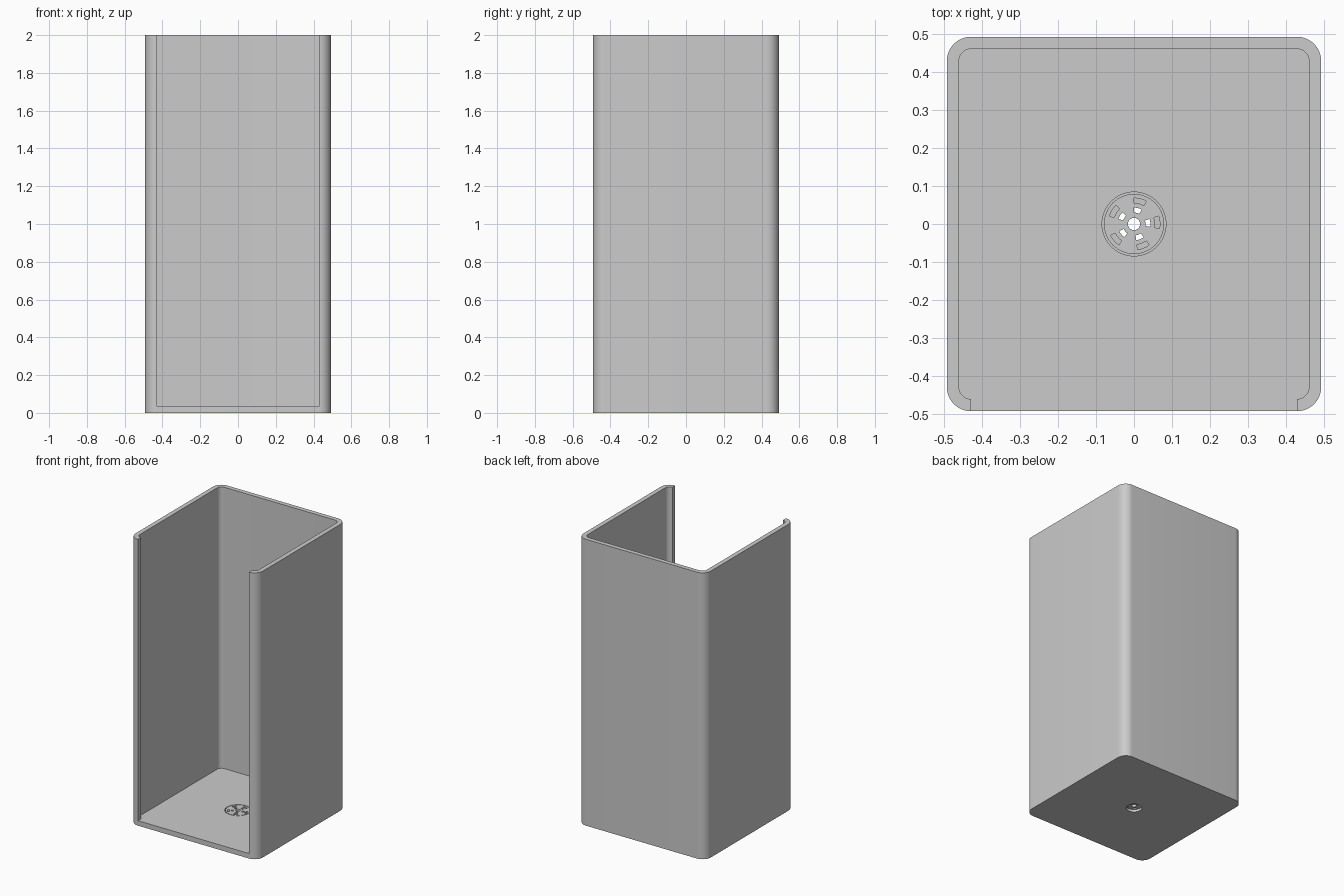
import bpy, bmesh
from math import cos, sin, radians, pi

cube = bpy.data.objects.get("Cube")
if cube:
    bpy.data.objects.remove(cube, do_unlink=True)

HALF, WALL, RADIUS, FLOOR, HEIGHT = 0.492, 0.032, 0.064, 0.035, 2.0
OPEN = HALF - RADIUS          # half width of the front opening

grey = bpy.data.materials.new("plain grey")
grey.use_nodes = True
COLOUR = (0.6, 0.6, 0.6, 1)
grey.diffuse_color = COLOUR
grey.node_tree.nodes["Principled BSDF"].inputs["Base Color"].default_value = COLOUR


def arc(cx, cy, r, start, end, steps):
    """Points along an arc, angles in degrees."""
    angles = [radians(start + (end - start) * i / steps) for i in range(steps + 1)]
    return [(cx + r * cos(a), cy + r * sin(a)) for a in angles]


def circle(r, steps=64):
    return arc(0, 0, r, 0, 360, steps)[:-1]


def corner(sx, sy, r, start):
    return arc(sx * OPEN, sy * OPEN, r, start, start + 90, 12)


def prism(name, profiles, z0, z1):
    """Extrude counter-clockwise outlines into one object."""
    bm = bmesh.new()
    for pts in profiles:
        low = [bm.verts.new((x, y, z0)) for x, y in pts]
        high = [bm.verts.new((x, y, z1)) for x, y in pts]
        bm.faces.new(low[::-1])
        bm.faces.new(high)
        n = len(pts)
        for i in range(n):
            j = (i + 1) % n
            bm.faces.new((low[i], low[j], high[j], high[i]))
    mesh = bpy.data.meshes.new(name)
    bm.to_mesh(mesh)
    bm.free()
    obj = bpy.data.objects.new(name, mesh)
    bpy.context.collection.objects.link(obj)
    mesh.materials.append(grey)
    return obj


def carve(obj, cutters):
    """Subtract each cutter, then discard it."""
    bpy.context.view_layer.objects.active = obj
    for cutter in cutters:
        cutter.hide_render = True
        mod = obj.modifiers.new("cut", "BOOLEAN")
        mod.operation = "DIFFERENCE"
        mod.solver = "EXACT"
        mod.object = cutter
        bpy.ops.object.modifier_apply(modifier=mod.name)
        bpy.data.objects.remove(cutter, do_unlink=True)


def smooth(obj):
    bpy.ops.object.select_all(action="DESELECT")
    obj.select_set(True)
    bpy.context.view_layer.objects.active = obj
    bpy.ops.object.shade_smooth_by_angle(angle=radians(30))


# Rounded square housing, hollowed from above and open at the front
outline = (corner(1, 1, RADIUS, 0) + corner(-1, 1, RADIUS, 90)
           + corner(-1, -1, RADIUS, 180) + corner(1, -1, RADIUS, 270))
housing = prism("housing", [outline], 0, HEIGHT)
inner = RADIUS - WALL
hollow = (corner(1, 1, inner, 0) + corner(-1, 1, inner, 90)
          + corner(-1, -1, inner, 180) + [(-OPEN, -0.6), (OPEN, -0.6)]
          + corner(1, -1, inner, 270))
carve(housing, [
    prism("hollow_cutter", [hollow], FLOOR, HEIGHT + 0.1),
    prism("drain_seat_cutter", [circle(0.084)], FLOOR / 2, FLOOR + 0.1),
    prism("drain_hole_cutter", [circle(0.05)], -0.1, FLOOR),
])
smooth(housing)


# Drain grate with a centre hole and two rings of five slots
def slots(r0, r1):
    return [arc(0, 0, r1, 62 + 72 * k, 90 + 72 * k, 6)
            + arc(0, 0, r0, 90 + 72 * k, 62 + 72 * k, 6) for k in range(5)]


grate = prism("drain_grate", [circle(0.079)], FLOOR / 2, FLOOR)
openings = [circle(0.016, 32)] + slots(0.03, 0.043) + slots(0.055, 0.068)
carve(grate, [prism("grate_cutter", openings, -0.1, 0.1)])
smooth(grate)
